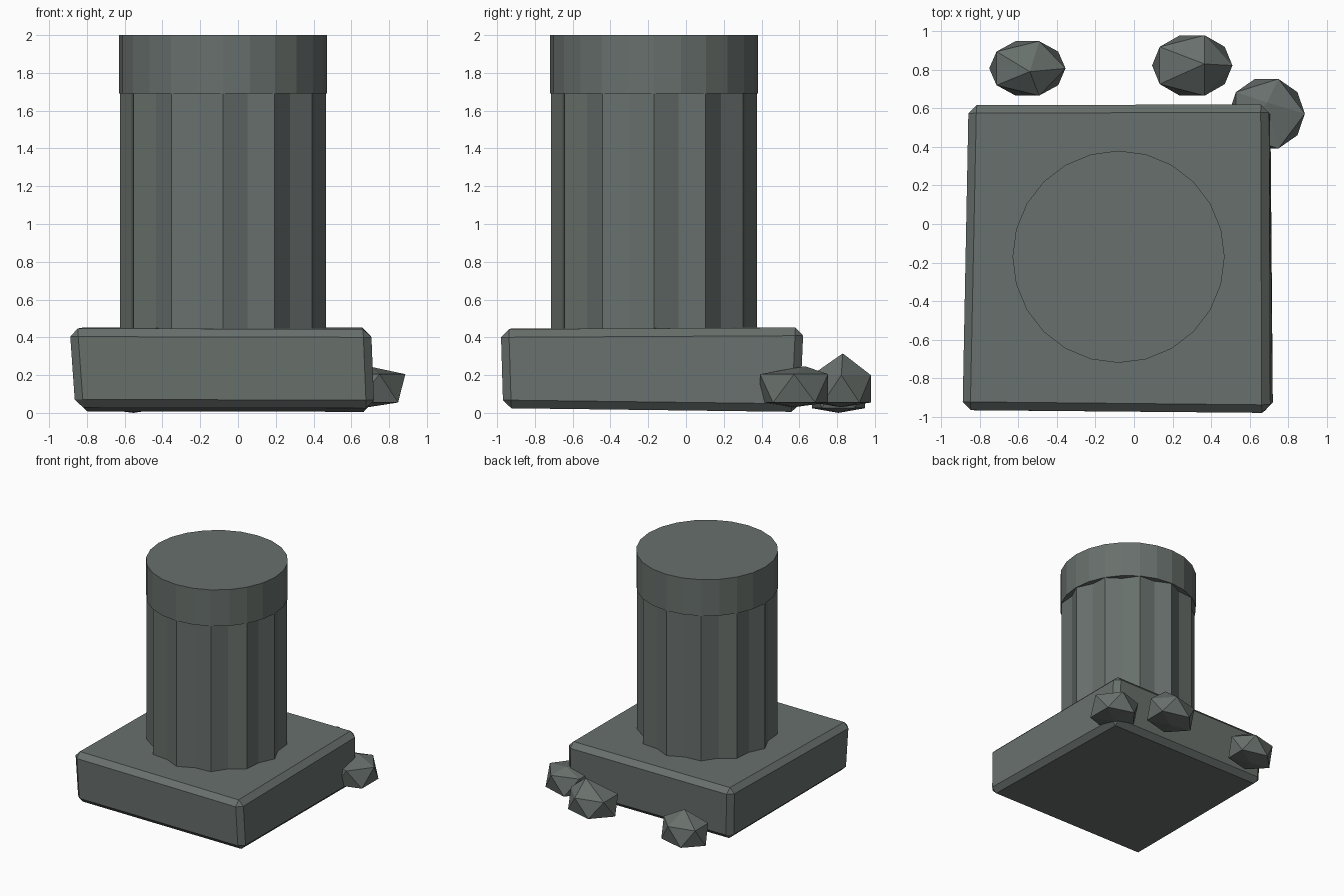
import bpy, bmesh, math

if "Cube" in bpy.data.objects:
    bpy.data.objects.remove(bpy.data.objects["Cube"])

stone = bpy.data.materials.new("dark grey stone")
stone.diffuse_color = (0.138, 0.162, 0.150, 1)
stone.use_nodes = True
stone.node_tree.nodes["Principled BSDF"].inputs["Base Color"].default_value = stone.diffuse_color

CX, CY = -0.08, -0.17  # column axis


def finish(bm, name):
    bmesh.ops.recalc_face_normals(bm, faces=bm.faces)
    mesh = bpy.data.meshes.new(name)
    bm.to_mesh(mesh)
    bm.free()
    mesh.materials.append(stone)
    ob = bpy.data.objects.new(name, mesh)
    bpy.context.collection.objects.link(ob)
    return ob


def prism(name, radii, z0, z1):
    """Vertical prism around the column axis, one corner per radius."""
    bm = bmesh.new()
    n = len(radii)
    ring = []
    for i, r in enumerate(radii):
        a = 2 * math.pi * i / n
        ring.append(bm.verts.new((CX + r * math.cos(a), CY + r * math.sin(a), z0)))
    face = bm.faces.new(ring)
    ext = bmesh.ops.extrude_face_region(bm, geom=[face], use_keep_orig=True)
    for v in ext["geom"]:
        if isinstance(v, bmesh.types.BMVert):
            v.co.z = z1
    return finish(bm, name)


def rock(name, centre, size, top, rings, bottom):
    """Squashed icosahedron: ring heights and the peak are set directly."""
    bm = bmesh.new()
    bmesh.ops.create_icosphere(bm, subdivisions=1, radius=1)
    for v in bm.verts:
        x, y, z = v.co
        if z > 0.9:
            v.co = top
        else:
            h = bottom if z < -0.9 else rings[0] if z < 0 else rings[1]
            v.co = (centre[0] + x * size[0], centre[1] + y * size[1], h)
    return finish(bm, name)


# Fluted shaft: 12 ridges and 12 valleys
prism("fluted_shaft", [0.546, 0.502] * 12, 0.40, 1.70)

# Plain round cap
prism("cap", [0.55] * 24, 1.69, 2.0)

# Uneven bevelled plinth: corners run front-left, front-right, back-right, back-left
lower = [(-0.862, -0.966, 0.028), (0.722, -0.968, 0.025), (0.708, 0.602, 0.005), (-0.84, 0.60, 0.008)]
upper = [(-0.892, -0.965, 0.447), (0.705, -0.981, 0.443), (0.70, 0.622, 0.452), (-0.86, 0.618, 0.452)]
bm = bmesh.new()
lo = [bm.verts.new(c) for c in lower]
hi = [bm.verts.new(c) for c in upper]
bm.faces.new(lo[::-1])
bm.faces.new(hi)
for i in range(4):
    j = (i + 1) % 4
    bm.faces.new((lo[i], lo[j], hi[j], hi[i]))
bmesh.ops.bevel(bm, geom=bm.edges[:], offset=0.043, segments=1, affect='EDGES')
finish(bm, "plinth")

# Loose rubble behind the plinth
rock("rubble_left", (-0.553, 0.807), (0.221, 0.166), (-0.54, 0.79, 0.275), (0.025, 0.175), 0.0)
rock("rubble_middle", (0.302, 0.822), (0.233, 0.184), (0.365, 0.83, 0.315), (0.055, 0.2), 0.03)
rock("rubble_corner", (0.688, 0.572), (0.221, 0.212), (0.69, 0.63, 0.247), (0.055, 0.205), 0.03)
